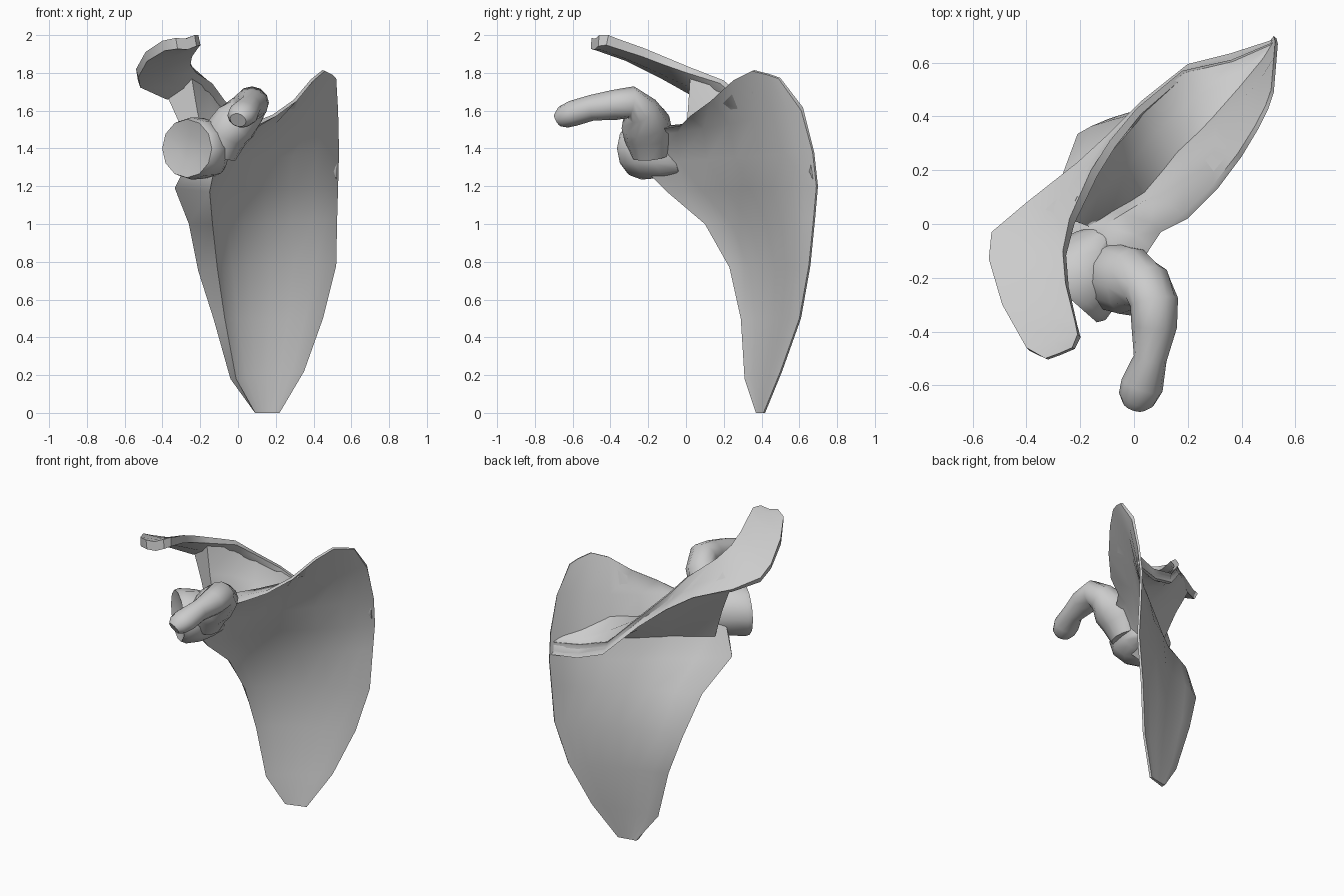
import bpy, bmesh, math
from mathutils import Vector as V

if "Cube" in bpy.data.objects:
    bpy.data.objects.remove(bpy.data.objects["Cube"])


def loft(name, rings, angle=50):
    """Skin closed rings of equal length and cap both ends."""
    bm = bmesh.new()
    rows = [[bm.verts.new(p) for p in r] for r in rings]
    n = len(rows[0])
    for a, b in zip(rows, rows[1:]):
        for i in range(n):
            j = (i + 1) % n
            bm.faces.new((a[i], a[j], b[j], b[i]))
    bm.faces.new(rows[0])
    bm.faces.new(rows[-1])
    bmesh.ops.triangulate(bm, faces=[f for f in bm.faces if len(f.verts) > 4])
    bmesh.ops.recalc_face_normals(bm, faces=bm.faces)
    me = bpy.data.meshes.new(name)
    bm.to_mesh(me)
    bm.free()
    ob = bpy.data.objects.new(name, me)
    bpy.context.collection.objects.link(ob)
    bpy.ops.object.select_all(action='DESELECT')
    ob.select_set(True)
    bpy.context.view_layer.objects.active = ob
    bpy.ops.object.shade_smooth_by_angle(angle=math.radians(angle))
    return ob


def tube(name, stations, side, tangent=None, n=12):
    """Elliptical tube; station = (centre, half width along side, half height)."""
    cs = [V(s[0]) for s in stations]
    rings = []
    for i, (c, a, b) in enumerate(stations):
        t = V(tangent) if tangent else (cs[min(i + 1, len(cs) - 1)] - cs[max(i - 1, 0)])
        t.normalize()
        u = V(side)
        u = (u - t * u.dot(t)).normalized()
        w = t.cross(u)
        rings.append([cs[i] + u * a * math.cos(k * math.tau / n) + w * b * math.sin(k * math.tau / n)
                      for k in range(n)])
    return loft(name, rings)


# Blade: rows of (front lateral edge, rear lateral edge, medial edge, bulge)
DORSAL = V((-0.75, 0.66, 0))
COLS = [0, .08, .18, .33, .5, .67, .82, .92, 1]
SHAPE = [0, .5, .8, 1, .85, .45, .08, -.05, 0]
rows = [
    ((.09, .37, 0), (.09, .4, 0), (.22, .41, 0), .0),
    ((-.01, .31, .18), (-.04, .35, .18), (.35, .5, .22), .02),
    ((-.07, .29, .5), (-.13, .37, .5), (.45, .6, .5), .04),
    ((-.11, .23, .77), (-.21, .335, .75), (.52, .65, .78), .055),
    ((-.135, .1, 1.0), (-.26, .2, 1.0), (.525, .675, 1.03), .065),
    ((-.15, -.1, 1.17), (-.335, -.01, 1.19), (.53, .69, 1.2), .08),
    ((-.12, -.25, 1.32), (-.26, -.06, 1.34), (.535, .67, 1.38), .085),
    ((-.03, -.24, 1.46), (-.16, -.06, 1.46), (.53, .61, 1.6), .08),
]
top_edge = [(0, -.18, 1.5), (.06, -.09, 1.51), (.1, -.03, 1.52), (.2, .02, 1.57), (.31, .13, 1.65),
            (.4, .25, 1.76), (.46, .35, 1.81), (.5, .43, 1.79), (.52, .49, 1.77)]


def section(costal, rim, lift):
    """Front face points followed by rear face points, thick along the lateral rim."""
    rear = []
    for t, p in zip(COLS, costal):
        k = max(0, 1 - t / .3)
        rear.append(p + rim * k + (DORSAL + V((0, 0, lift))) * .03 * (1 - k) * (1 - .55 * t))
    return costal + rear[::-1]


blade = []
for i, (L, P, R, bulge) in enumerate(rows):
    L, P, R = V(L), V(P), V(R)
    front = [L.lerp(R, t) + DORSAL * bulge * s for t, s in zip(COLS, SHAPE)]
    blade.append(section(front, P - L, 1.3 if i == 7 else 0))
blade.append(section([V(p) for p in top_edge], V((-.06, .06, .02)), .3))
loft("blade", blade)

# Neck and shallow joint socket
tube("socket", [
    ((-.255, -.235, 1.40), .08, .07),
    ((-.27, -.25, 1.40), .175, .155),
    ((-.245, -.235, 1.40), .185, .165),
    ((-.18, -.18, 1.40), .165, .16),
    ((-.13, -.1, 1.39), .11, .14),
    ((-.09, -.03, 1.37), .04, .1),
], (.75, -.66, 0), (.66, .75, 0))

# Hooked process at the front
tube("hooked_process", [
    ((-.1, -.19, 1.36), .09, .1),
    ((-.07, -.2, 1.47), .12, .13),
    ((-.01, -.215, 1.54), .12, .13),
    ((.05, -.235, 1.605), .1, .09),
    ((.075, -.29, 1.645), .09, .085),
    ((.075, -.38, 1.63), .085, .08),
    ((.06, -.5, 1.615), .062, .068),
    ((.03, -.6, 1.585), .08, .068),
    ((.01, -.65, 1.565), .07, .06),
    ((0, -.675, 1.55), .045, .04),
], (1, 0, 0))

# Spine crest widening into the overhanging shoulder tip: (outer lip, inner lip)
crest = [
    ((.515, .685, 1.24), (.515, .675, 1.32)),
    ((.36, .635, 1.24), (.36, .61, 1.32)),
    ((.2, .595, 1.29), (.18, .57, 1.37)),
    ((.03, .46, 1.47), (.01, .43, 1.55)),
    ((-.09, .34, 1.57), (-.09, .31, 1.66)),
    ((-.21, .23, 1.64), (-.16, .2, 1.76)),
    ((-.4, .08, 1.69), (-.24, .02, 1.83)),
    ((-.53, -.03, 1.76), (-.265, -.1, 1.88)),
    ((-.54, -.13, 1.82), (-.255, -.22, 1.93)),
    ((-.49, -.3, 1.91), (-.22, -.36, 1.98)),
    ((-.4, -.46, 1.97), (-.21, -.41, 2.0)),
    ((-.33, -.5, 1.985), (-.23, -.46, 2.0)),
]
rings = []
for i, (o, q) in enumerate(crest):
    o, q = V(o), V(q)
    along = V(crest[min(i + 1, 11)][1]) - V(crest[max(i - 1, 0)][1])
    nrm = (q - o).cross(along).normalized()
    if nrm.dot(V((-.4, .4, 1))) < 0:
        nrm.negate()
    th = .015 + .004 * i
    m = o.lerp(q, .5) - nrm * .012
    rings.append([o, m, q, q - nrm * th, m - nrm * th, o - nrm * th])
loft("spine_crest", rings, 40)

# Spine wall rising from the rear face of the blade to the crest
rings = []
for i, c in enumerate([7, 6, 5, 4, 3, 2, 1]):
    r5, r6, r7 = (blade[k][2 * len(COLS) - 1 - c] for k in (5, 6, 7))
    low = r6.lerp(r5, .6 if i < 2 else .3) - DORSAL * .006
    high = r6.lerp(r7, .05 if i < 2 else .4) - DORSAL * .006
    o, q = V(crest[i][0]), V(crest[i][1])
    sink = (high - q).normalized() * .012
    a, b = o.lerp(q, .1) + sink, o.lerp(q, .92) + sink
    pinch = (high - low) * .1
    rings.append([low, low.lerp(a, .5) + pinch, a, b, high.lerp(b, .5) - pinch, high])
loft("spine_wall", rings)
